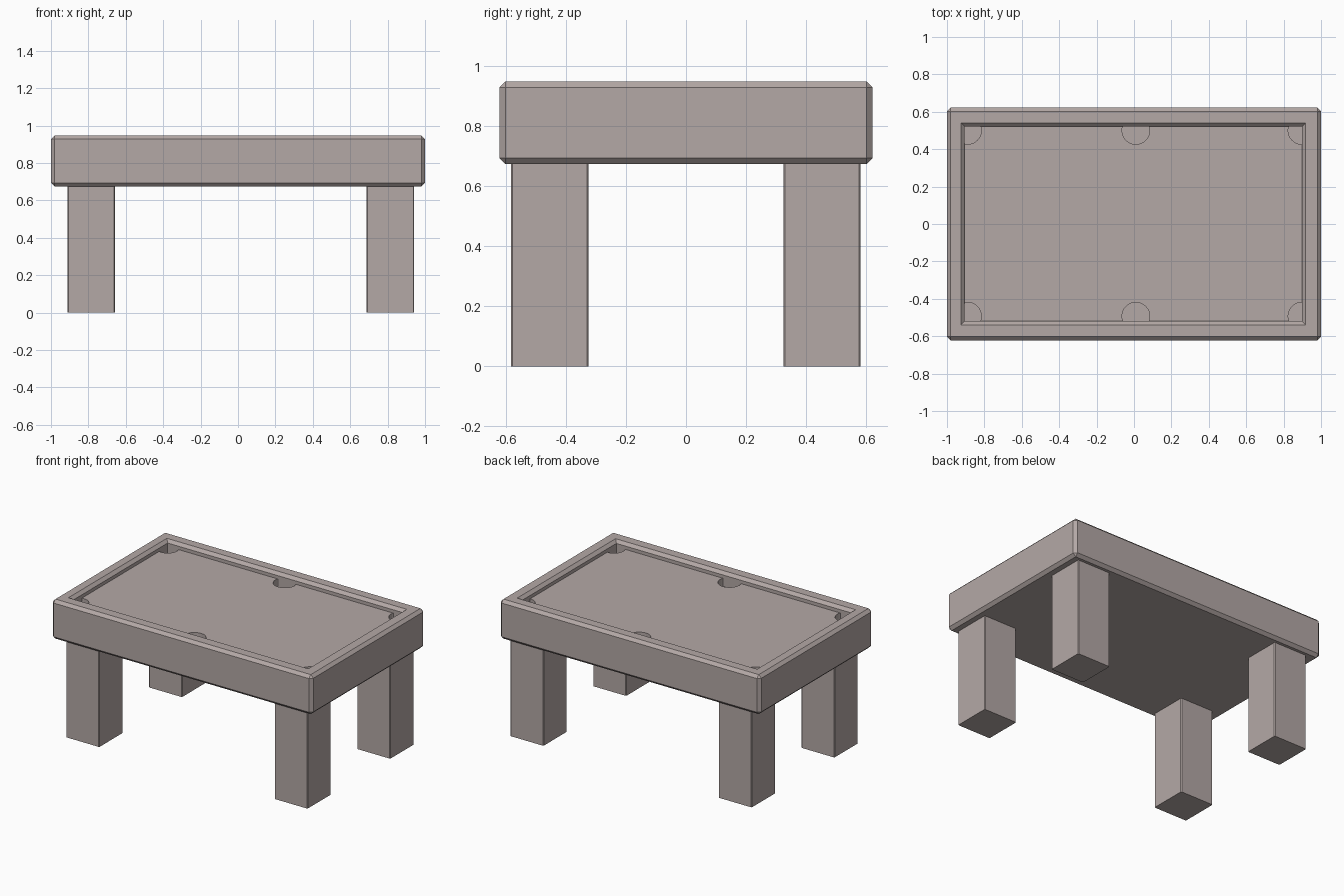
import bpy, bmesh, math

if "Cube" in bpy.data.objects:
    bpy.data.objects.remove(bpy.data.objects["Cube"])

# Warm grey-brown finish shared by every part
finish = bpy.data.materials.new("warm_grey")
finish.diffuse_color = (0.455, 0.393, 0.38, 1)
finish.use_nodes = True
finish.node_tree.nodes["Principled BSDF"].inputs["Base Color"].default_value = finish.diffuse_color


def new_object(name, bm):
    bmesh.ops.recalc_face_normals(bm, faces=bm.faces)
    mesh = bpy.data.meshes.new(name)
    bm.to_mesh(mesh)
    bm.free()
    mesh.materials.append(finish)
    obj = bpy.data.objects.new(name, mesh)
    bpy.context.collection.objects.link(obj)
    return obj


def bevelled_box(name, lo, hi, bevel, upright_only=False):
    bm = bmesh.new()
    bmesh.ops.create_cube(bm, size=1)
    for v in bm.verts:
        v.co = [(a + b) / 2 + c * (b - a) for a, b, c in zip(lo, hi, v.co)]
    edges = [e for e in bm.edges if not upright_only
             or abs(e.verts[0].co.z - e.verts[1].co.z) > 0.1]
    bmesh.ops.bevel(bm, geom=edges, offset=bevel, segments=1,
                    affect='EDGES', profile=0.5)
    return new_object(name, bm)


def loft(name, rings):
    """Closed solid through rings of equal point count."""
    bm = bmesh.new()
    loops = [[bm.verts.new(p) for p in ring] for ring in rings]
    n = len(loops[0])
    for a, b in zip(loops, loops[1:]):
        for i in range(n):
            j = (i + 1) % n
            bm.faces.new((a[i], a[j], b[j], b[i]))
    bm.faces.new(loops[0])
    bm.faces.new(loops[-1])
    obj = new_object(name, bm)
    obj.hide_render = True
    return obj


def cut(target, cutter):
    mod = target.modifiers.new("cut", 'BOOLEAN')
    mod.operation, mod.solver, mod.object = 'DIFFERENCE', 'EXACT', cutter
    bpy.context.view_layer.objects.active = target
    bpy.ops.object.modifier_apply(modifier=mod.name)
    bpy.data.objects.remove(cutter)


X0, X1, Y0, Y1 = -0.905, 0.898, -0.519, 0.521   # playing bed limits
BED, TOP, POCKET_FLOOR = 0.905, 0.948, 0.85

# Table body with chamfered outer edges
body = bevelled_box("table_body", (-1, -0.622, 0.674), (1, 0.622, TOP), 0.02)

# Recessed bed with a chamfered inner lip
rings = []
for z, g in ((BED, 0), (TOP - 0.02, 0), (TOP + 0.02, 0.04)):
    rings.append([(X0 - g, Y0 - g, z), (X1 + g, Y0 - g, z),
                  (X1 + g, Y1 + g, z), (X0 - g, Y1 + g, z)])
cut(body, loft("bed_cutter", rings))

# Six pockets: circles clipped to the bed rectangle
for cx in (-0.89, 0.01, 0.898):
    for cy in (-0.493, 0.5):
        outline = []
        for i in range(32):
            a = 2 * math.pi * i / 32
            p = (min(max(cx + 0.074 * math.cos(a), X0), X1),
                 min(max(cy + 0.074 * math.sin(a), Y0), Y1))
            if not any(math.dist(p, q) < 1e-5 for q in outline):
                outline.append(p)
        cut(body, loft("pocket_cutter", [[(x, y, z) for x, y in outline]
                                         for z in (POCKET_FLOOR, BED + 0.01)]))

# Four square legs
for side, x in (("left", -0.912), ("right", 0.687)):
    for end, y in (("front", -0.583), ("back", 0.324)):
        bevelled_box(f"{end}_{side}_leg", (x, y, 0),
                     (x + 0.255, y + 0.258, 0.69), 0.005, upright_only=True)
